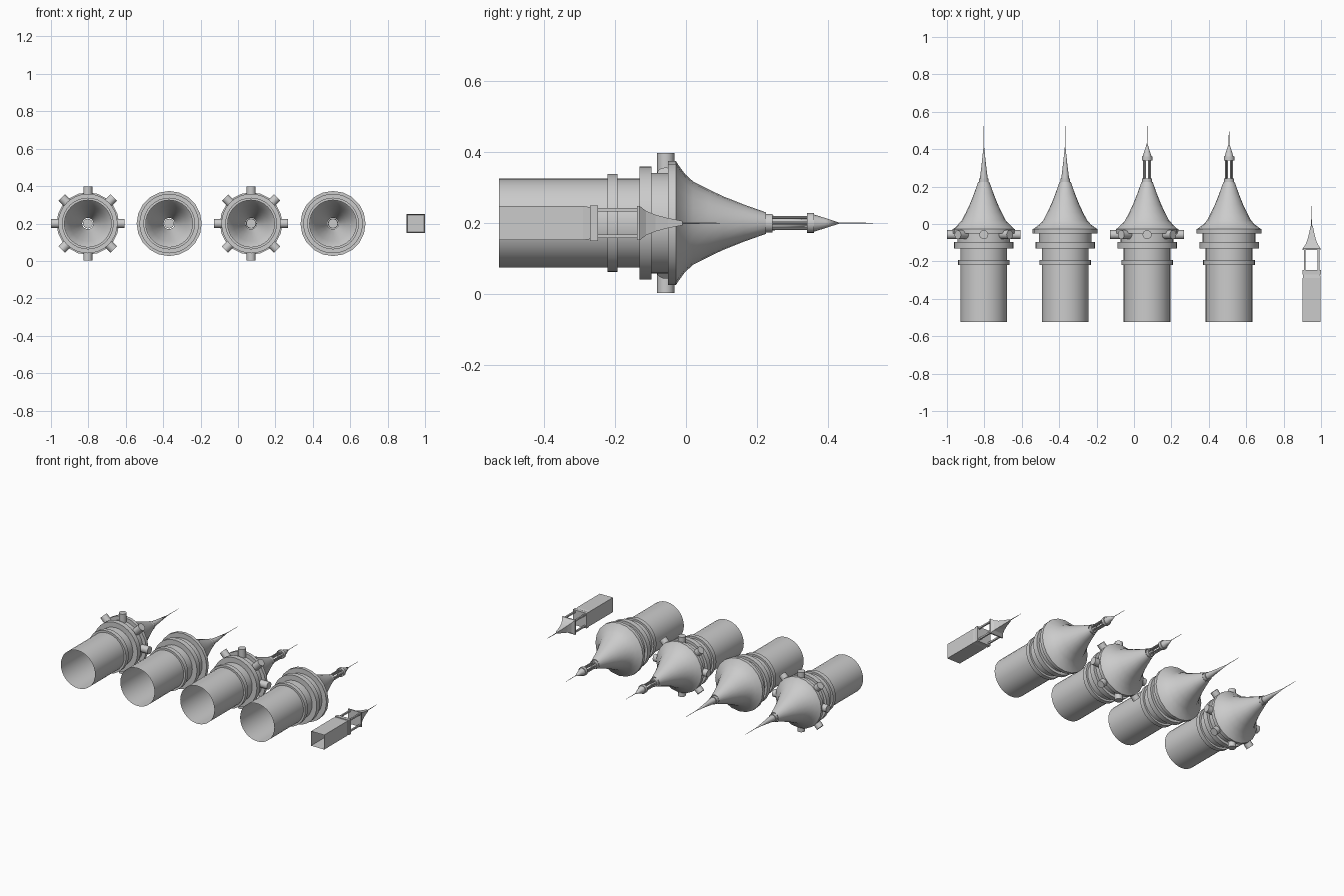
import bpy, bmesh, math
from mathutils import Matrix, Vector

if "Cube" in bpy.data.objects:
    bpy.data.objects.remove(bpy.data.objects["Cube"])

Z = 0.2  # height of every tower axis


def finish(name, bm, x, smooth=True):
    bmesh.ops.recalc_face_normals(bm, faces=bm.faces)
    me = bpy.data.meshes.new(name)
    bm.to_mesh(me)
    bm.free()
    ob = bpy.data.objects.new(name, me)
    ob.location = (x, 0, Z)
    bpy.context.collection.objects.link(ob)
    if smooth:
        bpy.ops.object.select_all(action='DESELECT')
        ob.select_set(True)
        bpy.context.view_layer.objects.active = ob
        bpy.ops.object.shade_smooth_by_angle(angle=math.radians(32))
    return ob


def lathe(name, profile, x, n=32, phase=0.0, closed=False, smooth=True):
    """Turn (radius, y) points around the y axis."""
    bm = bmesh.new()
    rings = []
    for r, y in profile:
        if r == 0:
            rings.append([bm.verts.new((0, y, 0))] * n)
        else:
            angles = [phase + 2 * math.pi * i / n for i in range(n)]
            rings.append([bm.verts.new((r * math.cos(a), y, r * math.sin(a))) for a in angles])
    pairs = list(zip(rings, rings[1:]))
    if closed:
        pairs.append((rings[-1], rings[0]))
    for a, b in pairs:
        for i in range(n):
            j = (i + 1) % n
            bm.faces.new(list(dict.fromkeys((a[i], a[j], b[j], b[i]))))
    return finish(name, bm, x, smooth)


def collar(name, x, inner, outer, y0, y1, n=32):
    lathe(name, [(inner, y0), (outer, y0), (outer, y1), (inner, y1)], x, n, closed=True)


def disc(name, x, r, y0, y1, n=16):
    lathe(name, [(0, y0), (r, y0), (r, y1), (0, y1)], x, n)


def rod(bm, start, end, radius, n):
    a, b = Vector(start), Vector(end)
    rot = (b - a).to_track_quat('Z', 'Y').to_matrix().to_4x4()
    bmesh.ops.create_cone(bm, cap_ends=True, segments=n, radius1=radius, radius2=radius,
                          depth=(b - a).length, matrix=Matrix.Translation((a + b) / 2) @ rot)


def round_tower(tag, x, pegs, lantern):
    rim = 0.167 if pegs else 0.174
    # open shaft and its bands
    lathe(tag + "_shaft", [(0.125, -0.525), (0.125, -0.09)], x)
    collar(tag + "_lower_band", x, 0.125, 0.138, -0.22, -0.192)
    collar(tag + "_upper_band", x, 0.125, 0.159, -0.13, -0.097)
    lathe(tag + "_neck", [(0.141, -0.097), (0.141, -0.045)], x)
    # flared roof shell
    lathe(tag + "_roof", [(0.138, -0.05), (rim, -0.05), (rim, -0.028), (rim - 0.01, -0.022),
                          (0.138, -0.003), (0.117, 0.02), (0.095, 0.063), (0.075, 0.105),
                          (0.052, 0.163), (0.03, 0.225)], x, 20)
    disc(tag + "_roof_collar", x, 0.026, 0.222, 0.243)
    if lantern:
        # ring of little posts carrying a pointed cap
        bm = bmesh.new()
        for i in range(6):
            a = i * math.pi / 3
            c, s = 0.018 * math.cos(a), 0.018 * math.sin(a)
            rod(bm, (c, 0.24, s), (c, 0.345, s), 0.004, 8)
        finish(tag + "_lantern_posts", bm, x)
        disc(tag + "_lantern_collar", x, 0.028, 0.34, 0.36)
        lathe(tag + "_lantern_cap", [(0.024, 0.36), (0.014, 0.392), (0, 0.435)], x, 16)
    else:
        lathe(tag + "_spire", [(0.021, 0.243), (0.011, 0.325), (0, 0.43)], x, 16)
    lathe(tag + "_needle", [(0.002, 0.41), (0.001, 0.525)], x, 6)
    if pegs:
        # eight radial turrets
        bm = bmesh.new()
        for i in range(8):
            a = i * math.pi / 4
            c, s = math.cos(a), math.sin(a)
            rod(bm, (0.13 * c, -0.057, 0.13 * s), (0.197 * c, -0.057, 0.197 * s), 0.024, 16)
        finish(tag + "_radial_pegs", bm, x)


round_tower("tower_a", -0.803, True, False)
round_tower("tower_b", -0.368, False, False)
round_tower("tower_c", 0.07, True, True)
round_tower("tower_d", 0.508, False, True)

# small square tower: half widths converted to corner radii
q, k, sx = math.sqrt(2), math.pi / 4, 0.95


def square(name, pts):
    lathe(name, [(r * q, y) for r, y in pts], sx, 4, k, smooth=False)


square("small_shaft", [(0.048, -0.525), (0.048, -0.29), (0.045, -0.27)])
square("small_collar", [(0, -0.27), (0.05, -0.27), (0.05, -0.247), (0, -0.247)])
bm = bmesh.new()
for sgn_x in (-1, 1):
    for sgn_z in (-1, 1):
        m = Matrix.Translation((sgn_x * 0.037, -0.19, sgn_z * 0.037)) @ Matrix.Diagonal((0.01, 0.116, 0.01, 1))
        bmesh.ops.create_cube(bm, size=1, matrix=m)
finish("small_posts", bm, sx, False)
square("small_roof", [(0, -0.138), (0.048, -0.138), (0.048, -0.13), (0.034, -0.112), (0.023, -0.085),
                      (0.014, -0.05), (0.006, -0.01), (0, -0.008)])
lathe("small_needle", [(0.003, -0.01), (0.001, 0.095)], sx, 6)
